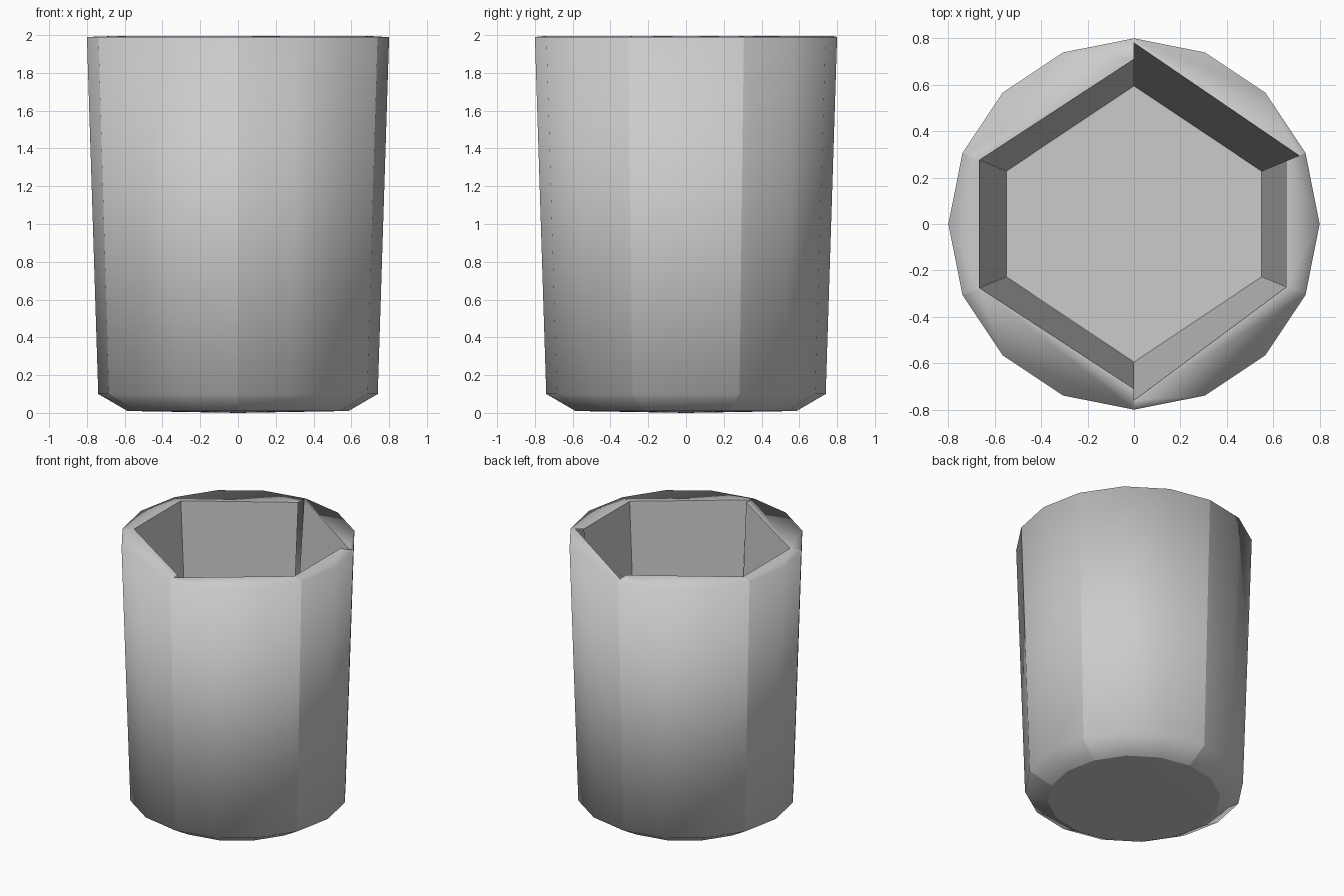
import bpy, bmesh
from math import sin, cos, pi

if "Cube" in bpy.data.objects:
    bpy.data.objects.remove(bpy.data.objects["Cube"])

SIDES = 16
OUTER = [(0.585, 0.01), (0.74, 0.10), (0.80, 1.99)]   # outside profile: radius, height
FLOOR_R, FLOOR_Z, RIM_Z = 0.595, 0.11, 1.995
# start side, end side, inner rim radius at start and end
PANELS = [(0, 3, 0.78, 0.77), (3, 5, 0.71, 0.71), (5, 8, 0.71, 0.76),
          (8, 11, 0.71, 0.72), (11, 13, 0.72, 0.72), (13, 16, 0.72, 0.71)]


def point(i, r, z):
    a = 2 * pi * i / SIDES
    return (r * sin(a), r * cos(a), z)


def make(name, build):
    bm = bmesh.new()
    build(bm)
    for f in bm.faces:
        f.smooth = True
    me = bpy.data.meshes.new(name)
    bm.to_mesh(me)
    bm.free()
    ob = bpy.data.objects.new(name, me)
    bpy.context.collection.objects.link(ob)
    return ob


# Six smooth outer panels, each running over the rim to a straight inner edge
def shell(bm):
    for a, b, ra, rb in PANELS:
        rows = [[bm.verts.new(point(i, r, z)) for i in range(a, b + 1)] for r, z in OUTER]
        for lo, hi in zip(rows, rows[1:]):
            for k in range(b - a):
                bm.faces.new((lo[k], hi[k], hi[k + 1], lo[k + 1]))
        inner = [bm.verts.new(point(a, ra, RIM_Z)), bm.verts.new(point(b, rb, RIM_Z))]
        bm.faces.new(rows[-1][::-1] + inner)


# Flat tapered walls of the six-sided opening
def walls(bm):
    for a, b, ra, rb in PANELS:
        bm.faces.new([bm.verts.new(p) for p in (
            point(a, FLOOR_R, FLOOR_Z), point(b, FLOOR_R, FLOOR_Z),
            point(b, rb, RIM_Z), point(a, ra, RIM_Z))])


# Floor inside the cup
def floor(bm):
    bm.faces.new([bm.verts.new(point(p[0], FLOOR_R, FLOOR_Z)) for p in reversed(PANELS)])


# Underside, touching the ground at its centre
def base(bm):
    ring = [bm.verts.new(point(i, *OUTER[0])) for i in range(SIDES)]
    mid = bm.verts.new((0, 0, 0))
    for k in range(SIDES):
        bm.faces.new((ring[k], ring[(k + 1) % SIDES], mid))


make("cup_shell", shell)
make("inner_walls", walls)
make("inner_floor", floor)
make("base", base)
